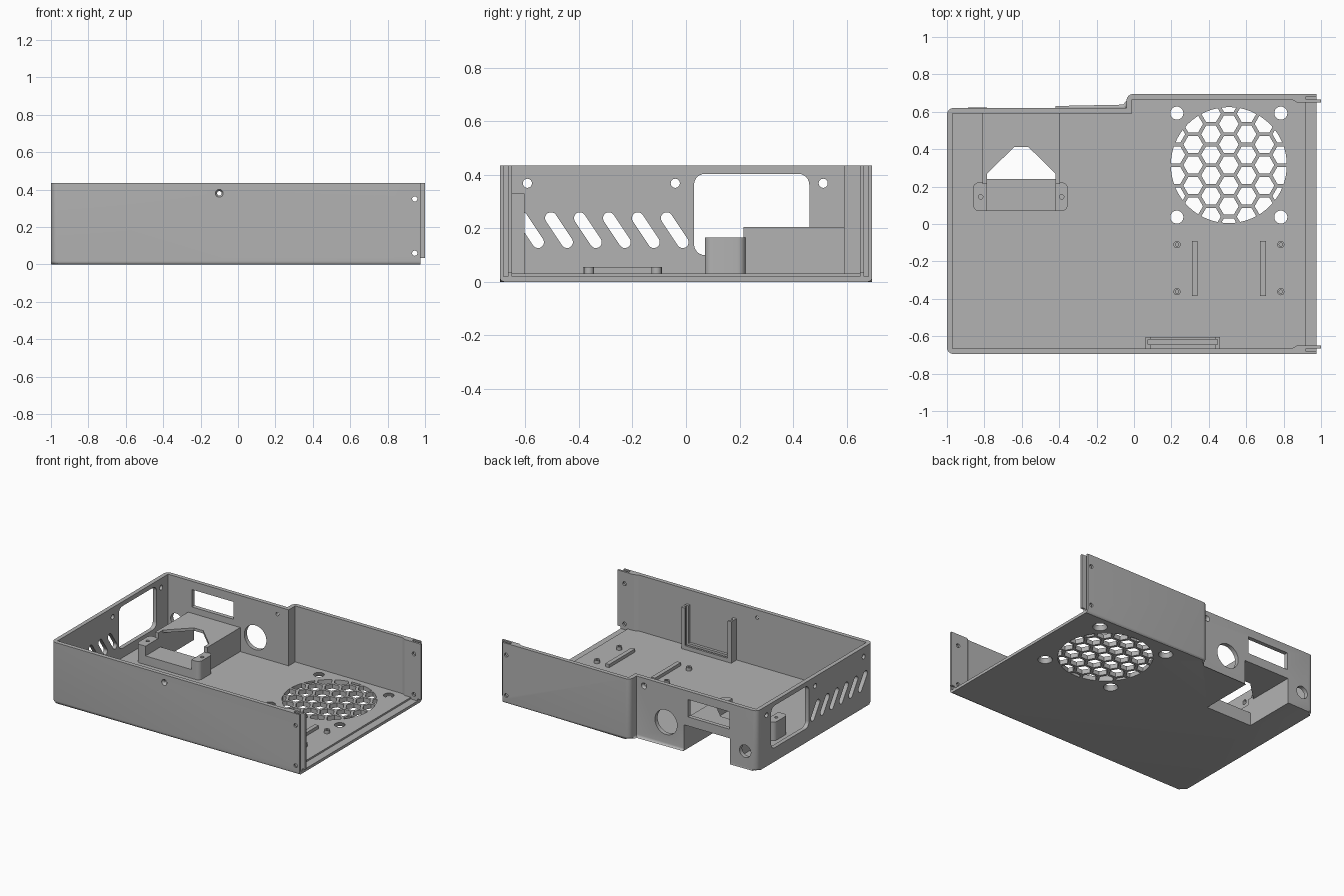
import bpy, bmesh, math
from mathutils import Matrix, Vector

cube = bpy.data.objects.get("Cube")
if cube:
    bpy.data.objects.remove(cube, do_unlink=True)

grey = bpy.data.materials.new("matte grey")
grey.use_nodes = True
COLOUR = (0.45, 0.45, 0.45, 1)
grey.diffuse_color = COLOUR
grey.node_tree.nodes["Principled BSDF"].inputs["Base Color"].default_value = COLOUR

# Axis frames: a profile (u, v) pushed along the named axis
FRAMES = {
    "z": Matrix(((1, 0, 0), (0, 1, 0), (0, 0, 1))),
    "y": Matrix(((1, 0, 0), (0, 0, 1), (0, 1, 0))),
    "x": Matrix(((0, 0, 1), (1, 0, 0), (0, 1, 0))),
}


def finish(bm, name):
    bmesh.ops.recalc_face_normals(bm, faces=bm.faces)
    mesh = bpy.data.meshes.new(name)
    bm.to_mesh(mesh)
    bm.free()
    mesh.materials.append(grey)
    ob = bpy.data.objects.new(name, mesh)
    bpy.context.scene.collection.objects.link(ob)
    return ob


def add_prism(bm, profile, low, high, axis="z", taper=1.0):
    """Push a profile from low to high; taper scales the far end."""
    frame = FRAMES[axis]
    c = sum((Vector(p) for p in profile), Vector((0, 0))) / len(profile)
    rings = []
    for w, s in ((low, 1.0), (high, taper)):
        pts = [c + (Vector(p) - c) * s for p in profile]
        rings.append([bm.verts.new(frame @ Vector((p.x, p.y, w))) for p in pts])
    a, b = rings
    bm.faces.new(a[::-1])
    bm.faces.new(b)
    for i in range(len(a)):
        j = (i + 1) % len(a)
        bm.faces.new((a[i], a[j], b[j], b[i]))


def prisms(name, items):
    bm = bmesh.new()
    for item in items:
        add_prism(bm, *item)
    return finish(bm, name)


def ring(u, v, r, n=32, turn=0.0):
    return [(u + r * math.cos(turn + math.tau * i / n),
             v + r * math.sin(turn + math.tau * i / n)) for i in range(n)]


def rect(u0, u1, v0, v1):
    return [(u0, v0), (u1, v0), (u1, v1), (u0, v1)]


def rounded(points, radii, n=6):
    """Round each corner of a polygon with its own radius."""
    out = []
    for i, p in enumerate(points):
        p, r = Vector(p), radii[i]
        if not r:
            out.append(tuple(p))
            continue
        d0 = (Vector(points[i - 1]) - p).normalized()
        d1 = (Vector(points[(i + 1) % len(points)]) - p).normalized()
        centre = p + (d0 + d1) * r
        for k in range(n + 1):
            t = math.pi / 2 * k / n
            out.append(tuple(centre - d1 * r * math.cos(t) - d0 * r * math.sin(t)))
    return out


def slot(u, v, du, dv, r, n=8):
    """Capsule outline with end centres at (u, v) -/+ (du, dv)."""
    a = math.atan2(dv, du)
    pts = []
    for s, start in ((1, a - math.pi / 2), (-1, a + math.pi / 2)):
        for k in range(n + 1):
            t = start + math.pi * k / n
            pts.append((u + s * du + r * math.cos(t), v + s * dv + r * math.sin(t)))
    return pts


def boolean(ob, cutter, operation="DIFFERENCE", keep=False):
    mod = ob.modifiers.new("cut", "BOOLEAN")
    mod.operation, mod.solver, mod.object = operation, "EXACT", cutter
    deps = bpy.context.evaluated_depsgraph_get()
    mesh = bpy.data.meshes.new_from_object(ob.evaluated_get(deps))
    ob.modifiers.clear()
    ob.data = mesh
    if not keep:
        bpy.data.objects.remove(cutter, do_unlink=True)


def cut(ob, *items):
    boolean(ob, prisms("cutter", items))


H, W, BACK = 0.435, 0.695, 0.62      # height, half depth, recessed back wall
FLOOR = 0.032

# Outer body with rounded corners and a softened underside
bm = bmesh.new()
outline = [(-1, -W), (0.975, -W), (0.975, W), (-0.04, W), (-0.04, BACK), (-1, BACK)]
add_prism(bm, rounded(outline, [0.035, 0, 0, 0.035, 0, 0.035]), 0, H)
under = [e for e in bm.edges if all(v.co.z < 0.001 for v in e.verts)
         and not all(v.co.x > 0.97 for v in e.verts)]
bmesh.ops.bevel(bm, geom=under, offset=0.018, segments=4, profile=0.5, affect="EDGES")
case = finish(bm, "case_shell")

# Hollow interior, thickened near the open end
cut(case, ([(-0.97, -0.665), (0.845, -0.665), (0.87, -0.65), (1.1, -0.65), (1.1, 0.65),
            (0.87, 0.65), (0.845, 0.665), (-0.01, 0.665), (-0.01, 0.59), (-0.97, 0.59)],
           FLOOR, 1))
# Lowered sill and the grooves beside the end tongues
cut(case, (rect(0.92, 1.1, -0.65, 0.65), 0.02, 1))
cut(case, *[(rect(0.92, 1.1, *sorted((s * 0.665, s * 0.682))), 0.02, 1) for s in (-1, 1)])

# Left wall: sloping vents, window and screw holes
cut(case, *[(slot(-0.582 + 0.108 * i, 0.193, -0.03, 0.045, 0.022), -1.1, -0.9, "x")
            for i in range(6)],
    (rounded(rect(0.03, 0.46, 0.1, 0.403), [0.04] * 4), -1.1, -0.9, "x"),
    *[(ring(y, 0.368, 0.017), -1.1, -0.9, "x") for y in (-0.592, -0.04, 0.512)])

# Back wall: round port, display opening, small socket
cut(case, (ring(-0.275, 0.165, 0.088, 48), 0.5, 0.66, "y"),
    (rect(-0.78, -0.45, 0.25, 0.375), 0.5, 0.66, "y"),
    (ring(-0.905, 0.125, 0.045), 0.5, 0.66, "y"))

# Screw holes through front and back walls, countersunk on the outside
cut(case, (ring(-0.1, 0.38, 0.012), -1, 1, "y"))
cut(case, (ring(-0.1, 0.38, 0.024), -0.70, -0.68, "y", 0.5),
    (ring(-0.1, 0.38, 0.024), 0.625, 0.605, "y", 0.5))

# End tongues, drilled together with the walls
tongues = prisms("end_tongues", [
    (rect(0.9, 1.0, *sorted((s * 0.65, s * 0.665))), 0.035, H) for s in (-1, 1)])
for ob in (case, tongues):
    cut(ob, *[(ring(0.945, z, 0.014), -1, 1, "y") for z in (0.06, 0.35)])

# Fan grille: honeycomb trimmed to a circle
FX, FY, PITCH = 0.507, 0.315, 0.11
cells = []
for i in range(-4, 5):
    for j in range(-4, 5):
        x = FX + i * PITCH * math.sqrt(3) / 2
        y = FY + (j + 0.5 * (i % 2)) * PITCH
        if math.hypot(x - FX, y - FY) < 0.355:
            cells.append((ring(x, y, 0.0525, 6), -0.1, 0.1))
honeycomb = prisms("honeycomb", cells)
boolean(honeycomb, prisms("disc", [(ring(FX, FY, 0.31, 64), -0.05, 0.08)]), "INTERSECT")
boolean(case, honeycomb)
cut(case, *[(ring(FX + sx * 0.278, FY + sy * 0.278, 0.05), -0.005, 0.05, "z", 0.55)
            for sx in (-1, 1) for sy in (-1, 1)])

# Cable tunnel, open below and behind, with a screw bracket at its mouth
tunnel = prisms("cable_tunnel", [(rect(-0.81, -0.395, 0.215, 0.6), 0.015, 0.205)])
bracket = prisms("tunnel_bracket", [
    (rounded(rect(-0.86, -0.355, 0.07, 0.222), [0.03] * 4), 0.015, 0.165)])
void = prisms("void", [(rect(-0.785, -0.42, 0.24, 0.8), -0.1, 0.185)])
boolean(case, void, keep=True)
boolean(tunnel, void)
cut(tunnel, ([(-0.785, 0.1), (-0.42, 0.1), (-0.42, 0.27), (-0.565, 0.412),
              (-0.64, 0.412), (-0.785, 0.27)], 0.095, 1))
cut(bracket, (rect(-0.785, -0.42, 0, 0.4), 0.095, 1))
cut(bracket, *[(ring(x, 0.145, 0.012), 0.06, 1) for x in (-0.82, -0.387)])

# Board supports: four drilled standoffs and two ribs
spots = [(x, y) for x in (0.23, 0.785) for y in (-0.11, -0.362)]
standoffs = prisms("standoffs", [(ring(x, y, 0.019), 0.02, 0.055) for x, y in spots])
cut(standoffs, *[(ring(x, y, 0.009), 0.035, 0.1) for x, y in spots])
ribs = prisms("board_ribs", [(rect(x, x + 0.03, -0.385, -0.09), 0.02, 0.055)
                             for x in (0.31, 0.675)])

# Card holder: U-shaped channel standing against the front wall
holder = prisms("card_holder", [
    (rect(0.062, 0.46, 0.02, 0.33), -0.67, -0.603, "y")])
cut(holder, (rect(0.09, 0.432, 0.06, 1), -0.8, -0.5, "y"))
cut(holder, (rect(0.075, 0.447, 0.045, 1), -0.645, -0.618, "y"))

bpy.ops.object.select_all(action="DESELECT")
parts = (case, tongues, tunnel, bracket, standoffs, ribs, holder)
for ob in parts:
    ob.select_set(True)
bpy.context.view_layer.objects.active = case
bpy.ops.object.shade_smooth_by_angle(angle=math.radians(30))
